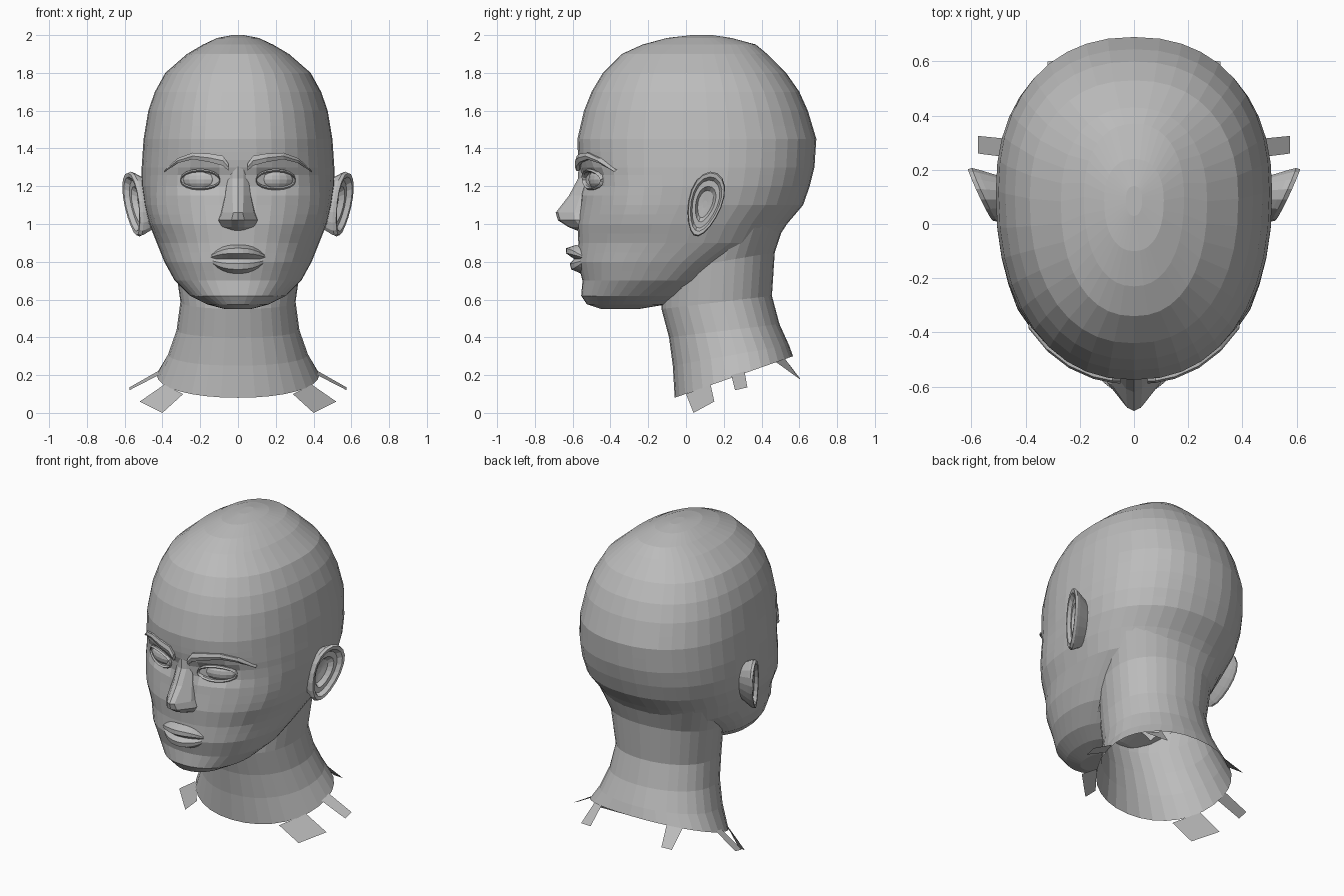
import bpy, bmesh, math
from mathutils import Vector

if "Cube" in bpy.data.objects:
    bpy.data.objects.remove(bpy.data.objects["Cube"])

grey = bpy.data.materials.new("plain grey")
grey.diffuse_color = (0.5, 0.5, 0.5, 1)
grey.use_nodes = True
grey.node_tree.nodes["Principled BSDF"].inputs["Base Color"].default_value = grey.diffuse_color


def build(name, verts, faces, smooth=False):
    me = bpy.data.meshes.new(name)
    me.from_pydata([tuple(v) for v in verts], [], faces)
    bm = bmesh.new()
    bm.from_mesh(me)
    bmesh.ops.recalc_face_normals(bm, faces=bm.faces)
    bm.to_mesh(me)
    bm.free()
    me.materials.append(grey)
    ob = bpy.data.objects.new(name, me)
    bpy.context.collection.objects.link(ob)
    for p in me.polygons:
        p.use_smooth = smooth
    return ob


def loft(name, rings, closed=True, cap0=False, cap1=False, skip=None, smooth=False):
    n = len(rings[0])
    verts = [Vector(v) for r in rings for v in r]
    faces = []
    for i in range(len(rings) - 1):
        for j in range(n if closed else n - 1):
            k = (j + 1) % n
            f = (i * n + j, i * n + k, (i + 1) * n + k, (i + 1) * n + j)
            if not (skip and skip(sum((verts[a] for a in f), Vector()) / 4)):
                faces.append(f)
    if cap0:
        faces.append(tuple(range(n)))
    if cap1:
        faces.append(tuple(range((len(rings) - 1) * n, len(rings) * n)))
    return build(name, verts, faces, smooth)


# Head outline: height, front y, back y, half width
HEAD = [(2.0, .03, .14, .03), (1.985, -.10, .24, .11), (1.95, -.23, .37, .185),
        (1.9, -.34, .43, .27), (1.8, -.44, .53, .385), (1.7, -.50, .60, .44),
        (1.6, -.54, .645, .475), (1.45, -.575, .69, .50), (1.3, -.57, .68, .51),
        (1.2, -.555, .655, .51), (1.1, -.56, .62, .495), (1.0, -.575, .535, .47),
        (.9, -.57, .47, .43), (.8, -.575, .30, .39), (.7, -.548, .15, .335),
        (.62, -.555, .0, .255), (.575, -.525, -.1, .165), (.55, -.45, -.25, .07)]
EXP = 2.25


def head_row(z):
    for a, b in zip(HEAD, HEAD[1:]):
        if b[0] <= z <= a[0]:
            t = (a[0] - z) / (a[0] - b[0])
            return [p + (q - p) * t for p, q in zip(a, b)]


def face_y(x, z):
    """Front surface of the head at x, z."""
    _, yf, yb, w = head_row(z)
    c = yf + .55 * (yb - yf)
    return c - (c - yf) * max(0, 1 - (abs(x) / w) ** EXP) ** (1 / EXP)


def oval(yf, yb, w, zf, zb, n=40, e=EXP):
    pts = []
    c = yf + .55 * (yb - yf)
    for i in range(n):
        a = 2 * math.pi * i / n
        s, k = math.sin(a), math.cos(a)
        x = w * math.copysign(abs(s) ** (2 / e), s)
        y = c - (c - yf if k > 0 else yb - c) * math.copysign(abs(k) ** (2 / e), k)
        t = (y - yf) / (yb - yf)
        pts.append(Vector((x, y, zf + (zb - zf) * t)))
    return pts


def shape_face(v):
    """Eye sockets, cheekbones and the hollow below them."""
    if v.y < 0:
        ax, sx = abs(v.x), math.copysign(1, v.x)
        g = lambda cx, cz, rx, rz: math.exp(-((ax - cx) / rx) ** 2 - ((v.z - cz) / rz) ** 2)
        v.y += .05 * g(.19, 1.24, .12, .06)
        cheek = math.exp(-((v.y + .32) / .14) ** 2 - ((v.z - 1.08) / .12) ** 2)
        v.x += sx * .02 * cheek
    return v


levels = sorted([r[0] for r in HEAD] + [1.52, 1.38, 1.34, 1.26, 1.15, 1.05, .95, .85, .75, .66],
                reverse=True)
rings = []
for z in levels:
    _, yf, yb, w = head_row(z)
    rings.append([shape_face(v) for v in oval(yf, yb, w, z, z)])
in_neck = lambda c: c.z < .9 and c.y > 0 and (c.x / .3) ** 2 + ((c.y - .17) / .28) ** 2 < 1
loft("head", rings, cap0=True, cap1=True, skip=in_neck)

# Neck: open tube with a sloping lower edge
NECK = [(1.0, -.05, 1.0, .52, .40), (.75, -.12, .85, .47, .335), (.55, -.13, .62, .455, .305),
        (.4, -.09, .47, .495, .325), (.25, -.07, .36, .545, .37), (.08, -.06, .30, .567, .43)]
loft("neck", [oval(yf, yb, w, zf, zb, 32, 2.1) for zf, yf, zb, yb, w in NECK])

# Nose: height, ridge y, ridge half width, base half width
NOSE = [(1.33, -.568, .03, .055), (1.24, -.572, .028, .06), (1.15, -.62, .03, .075),
        (1.06, -.69, .025, .098), (1.02, -.678, .035, .115), (.985, -.625, .035, .10),
        (.965, -.575, .03, .06)]
nose = []
for z, y, r, b in NOSE:
    yb = -.51
    ym = y + (yb - y) * .55
    xm = r + (b - r) * .8
    nose.append([(-b, yb, z), (-xm, ym, z), (-r, y + .012, z), (0, y, z),
                 (r, y + .012, z), (xm, ym, z), (b, yb, z)])
loft("nose", nose, closed=False, cap1=True)

# Lips: middle profile that narrows to the mouth corners
LIPS = [(.89, -.578), (.872, -.635), (.845, -.636), (.815, -.592), (.79, -.615),
        (.76, -.608), (.735, -.55)]
lips = []
for z, y in LIPS:
    row = []
    for i in range(-6, 7):
        t = i / 6
        row.append((.165 * t, y + (-.525 - y) * t * t, z + (.815 - z) * abs(t) ** 2.6))
    lips.append(row)
loft("lips", lips, closed=False)


def tube(name, path, radii, closed=False, sides=6):
    """Band along a path, flattened: radii are (depth, height) per point."""
    rs = []
    for p, (rd, rz) in zip(path, radii):
        rs.append([(p[0], p[1] + rd * math.cos(2 * math.pi * k / sides),
                    p[2] + rz * math.sin(2 * math.pi * k / sides)) for k in range(sides)])
    if closed:
        rs.append(rs[0])
    return loft(name, rs, cap0=not closed, cap1=not closed)


BROW = [(.05, 1.30, .022), (.08, 1.335, .03), (.15, 1.35, .026), (.24, 1.36, .02),
        (.32, 1.335, .015), (.39, 1.28, .006)]
# Tabs on the lower neck edge, right side
TABS = {"front_tab": [(.29, .0, .10), (.39, .13, .15), (.52, .15, .06), (.40, .04, .0)],
        "side_tab": [(.42, .24, .20), (.425, .31, .22), (.575, .325, .135), (.575, .26, .12)],
        "back_tab": [(.23, .525, .285), (.31, .475, .27), (.32, .60, .18), (.25, .605, .18)]}

for s, side in ((1, "right"), (-1, "left")):
    # Eyeball
    ball = []
    for i in range(1, 8):
        b = math.pi * i / 8
        ring = []
        for k in range(14):
            a = 2 * math.pi * k / 14
            x = .095 * math.sin(b) * math.cos(a)
            y = .05 * math.sin(b) * math.sin(a) + .25 * x
            ring.append((s * (.2 + x), -.462 + y, 1.235 + .055 * math.cos(b)))
        ball.append(ring)
    loft(side + "_eyeball", ball, cap0=True, cap1=True)

    # Eyelids: almond loop round the eye
    path, rad = [], []
    for k in range(16):
        a = 2 * math.pi * k / 16
        x = .2 + .105 * math.cos(a)
        z = 1.232 + (.052 if math.sin(a) > 0 else .045) * math.sin(a)
        path.append((s * x, face_y(x, z) + .022, z))
        rad.append((.02, .009))
    tube(side + "_eyelids", path, rad, closed=True)

    # Eyebrow
    tube(side + "_eyebrow", [(s * x, face_y(x, z) - .004, z) for x, z, h in BROW],
         [(.016, h) for x, z, h in BROW])

    # Ear: nested egg-shaped loops from the head out over the rim into the bowl
    ear = []
    for scale, out in ((.7, -.09), (.95, -.015), (1, .005), (.96, .022), (.84, .02),
                       (.74, -.004), (.55, -.004), (.42, -.03), (.12, -.035)):
        ring = []
        for k in range(18):
            a = 2 * math.pi * k / 18
            u = .09 * scale * math.cos(a) * (1 + .22 * math.sin(a))
            v = .178 * scale * math.sin(a)
            y = .1 + u * .96 + v * .27
            z = 1.105 + v * .96 - u * .2
            ring.append((s * (.522 + .45 * (y - .06) + out + .05 * (z - 1.1)), y, z))
        ear.append(ring)
    loft(side + "_ear", ear, cap1=True)

    for name, pts in TABS.items():
        build(side + "_" + name, [(s * x, y, z) for x, y, z in pts], [(0, 1, 2, 3)])
